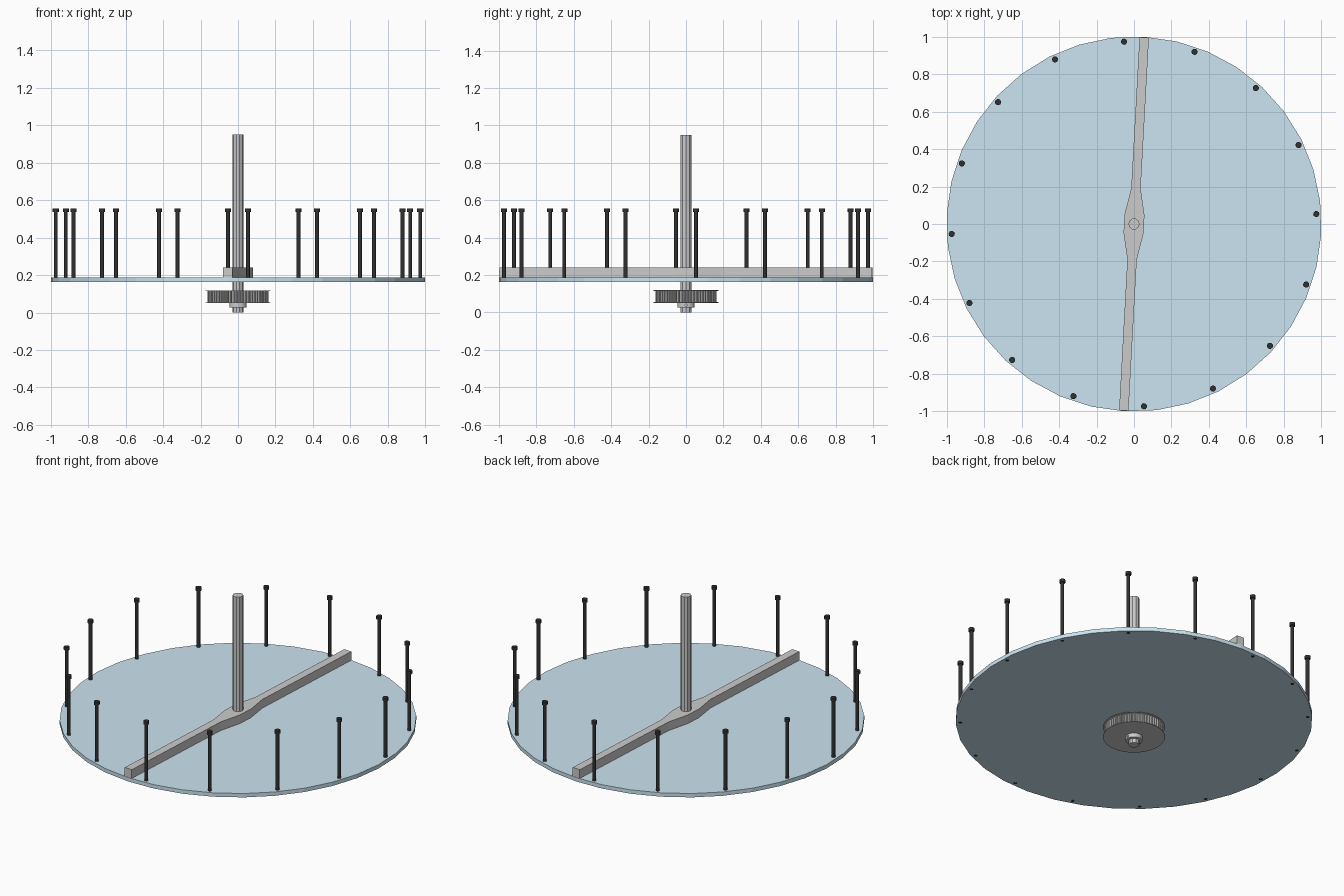
import bpy, bmesh
from math import sin, cos, pi, radians

if "Cube" in bpy.data.objects:
    bpy.data.objects.remove(bpy.data.objects["Cube"])

TILT = radians(-3.13)


def material(name, rgb):
    m = bpy.data.materials.new(name)
    m.diffuse_color = (*rgb, 1)
    m.use_nodes = True
    m.node_tree.nodes["Principled BSDF"].inputs["Base Color"].default_value = m.diffuse_color
    return m


blue = material("pale_blue", (0.60, 0.78, 0.88))
black = material("black", (0.03, 0.03, 0.03))


def ring(r, n, turn=0.0, cx=0.0, cy=0.0):
    return [(cx + r * cos(turn + 2 * pi * i / n), cy + r * sin(turn + 2 * pi * i / n))
            for i in range(n)]


def add_prism(bm, pts, z0, z1):
    low = [bm.verts.new((x, y, z0)) for x, y in pts]
    high = [bm.verts.new((x, y, z1)) for x, y in pts]
    bm.faces.new(low[::-1])
    bm.faces.new(high)
    for i in range(len(pts)):
        j = (i + 1) % len(pts)
        bm.faces.new((low[i], low[j], high[j], high[i]))


def make(name, prisms, mat=None):
    bm = bmesh.new()
    for pts, z0, z1 in prisms:
        add_prism(bm, pts, z0, z1)
    me = bpy.data.meshes.new(name)
    bm.to_mesh(me)
    bm.free()
    ob = bpy.data.objects.new(name, me)
    bpy.context.collection.objects.link(ob)
    if mat:
        me.materials.append(mat)
    return ob


# Turntable disc
make("disc", [(ring(1.0015, 36, TILT), 0.163, 0.187)], blue)

# Centre shaft
make("shaft", [(ring(0.03, 10), 0.0, 0.95)])

# Cross bar, widened around the shaft
half = [(0.025, -0.998), (0.025, -0.19), (0.053, -0.05),
        (0.053, 0.05), (0.025, 0.19), (0.025, 0.998)]
bar = make("cross_bar", [(half + [(-x, -y) for x, y in half], 0.187, 0.241)])
bar.rotation_euler.z = TILT

# Sixteen bolts around the rim, standing through the disc
for i in range(16):
    a = radians(3.13 + 22.5 * i)
    x, y = 0.975 * cos(a), 0.975 * sin(a)
    make(f"bolt_{i + 1}", [(ring(0.0105, 12, a, x, y), 0.1625, 0.54),
                           (ring(0.0165, 12, a, x, y), 0.538, 0.557)], black)

# Toothed pulley: grooved rim between two thin flanges
N = 60
teeth = []
for i in range(N):
    for f, r in ((0.0, 0.153), (0.35, 0.153), (0.5, 0.163), (0.85, 0.163)):
        a = 2 * pi * (i + f) / N
        teeth.append((r * cos(a), r * sin(a)))
make("pulley_teeth", [(teeth, 0.055, 0.115)])
make("pulley_flanges", [(ring(0.174, 48), 0.051, 0.055),
                        (ring(0.174, 48), 0.115, 0.119)])

# Pulley hub with a set screw hole
hub = make("pulley_hub", [(ring(0.047, 24, pi / 24), 0.026, 0.051)])
cutter = make("hole_cutter", [(ring(0.006, 12), 0.0, 0.05)])
cutter.rotation_euler.y = pi / 2
cutter.location = (0.03, 0, 0.039)
cutter.hide_render = True
cutter.hide_viewport = True
cut = hub.modifiers.new("set_screw_hole", 'BOOLEAN')
cut.operation = 'DIFFERENCE'
cut.object = cutter
